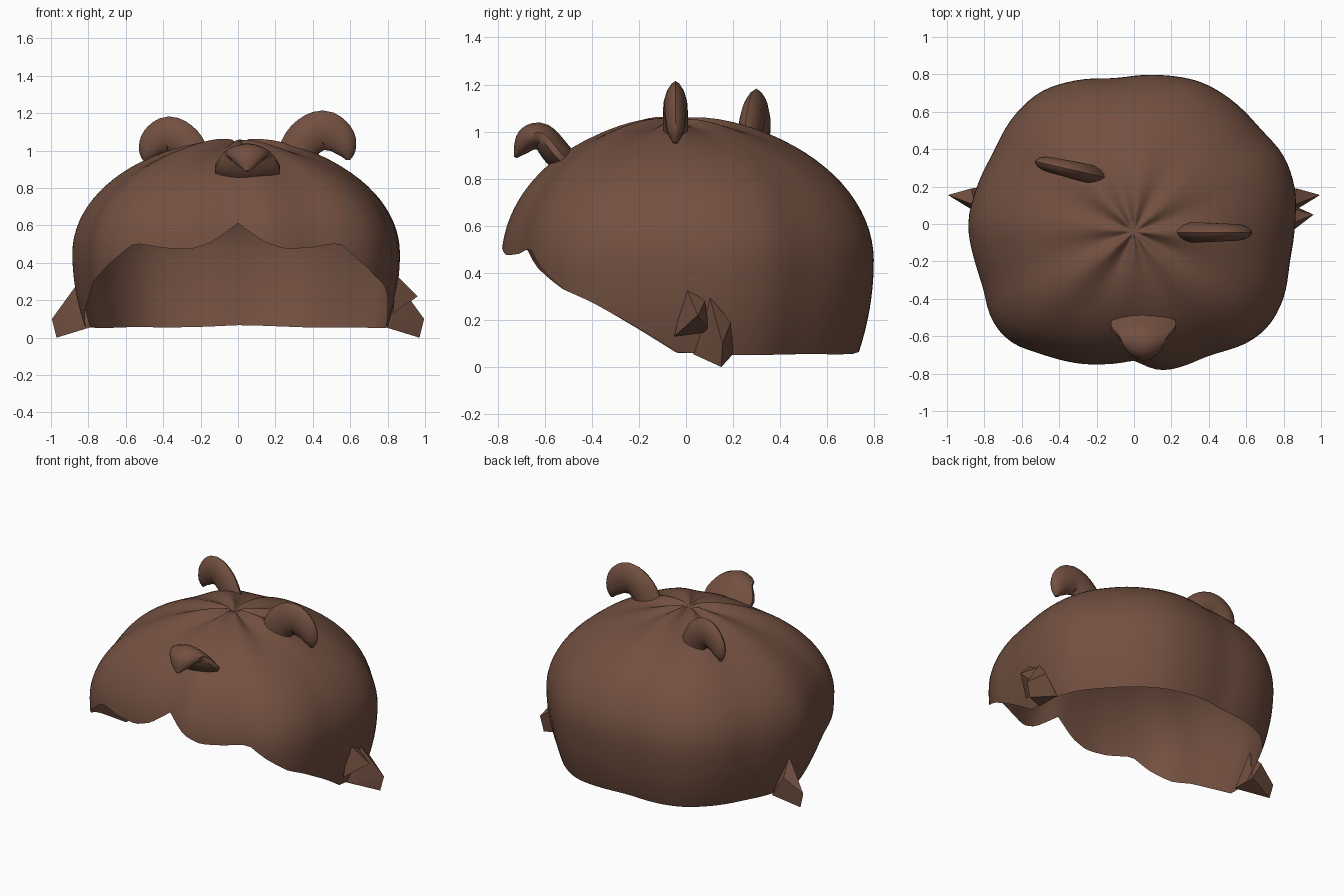
import bpy, bmesh, math
from mathutils import Vector, Matrix

if "Cube" in bpy.data.objects:
    bpy.data.objects.remove(bpy.data.objects["Cube"])

brown = bpy.data.materials.new("warm brown")
brown.diffuse_color = (0.17, 0.08, 0.052, 1)
brown.use_nodes = True
brown.node_tree.nodes["Principled BSDF"].inputs["Base Color"].default_value = brown.diffuse_color


def finish(name, bm, angle=40, recalc=True):
    if recalc:
        bmesh.ops.recalc_face_normals(bm, faces=bm.faces)
    me = bpy.data.meshes.new(name)
    bm.to_mesh(me)
    bm.free()
    me.materials.append(brown)
    ob = bpy.data.objects.new(name, me)
    bpy.context.collection.objects.link(ob)
    bpy.ops.object.select_all(action='DESELECT')
    ob.select_set(True)
    bpy.context.view_layer.objects.active = ob
    bpy.ops.object.shade_smooth_by_angle(angle=math.radians(angle))
    return ob


def lerp_table(table, x):
    for (x0, y0), (x1, y1) in zip(table, table[1:]):
        if x0 <= x <= x1:
            return y0 + (y1 - y0) * (x - x0) / (x1 - x0)
    return table[-1][1]


# Lumpy plan outline of the hair, stored as angle / radius around the crown
CY = -0.04
outline = [(.86, .0), (.86, .2), (.8, .37), (.68, .5), (.5, .68), (.36, .76),
           (.16, .795), (-.1, .775), (-.3, .77), (-.5, .71), (-.65, .57),
           (-.75, .38), (-.85, .17), (-.89, 0), (-.85, -.2), (-.8, -.35),
           (-.77, -.5), (-.68, -.62), (-.45, -.71), (-.15, -.75), (0, -.75),
           (.14, -.79), (.4, -.7), (.6, -.64), (.72, -.55), (.8, -.4), (.83, -.2)]
polar = sorted((math.degrees(math.atan2(y - CY, x)) % 360, math.hypot(x, y - CY))
               for x, y in outline)
polar = [(polar[-1][0] - 360, polar[-1][1])] + polar + [(polar[0][0] + 360, polar[0][1])]

# Hem height by angle away from the front: fringe points, then a sweep to the nape
hem = [(0, .61), (11, .51), (19, .475), (30, .48), (41, .505), (48, .42), (57, .33),
       (65, .28), (79, .16), (90, .06), (110, .052), (150, .055), (180, .065)]


def radius(deg):
    offs = (-4, -2, 0, 2, 4)
    return sum(lerp_table(polar, (deg + o) % 360) for o in offs) / len(offs)


# Hair cap: open shell pinched into folds at the crown
SEG, ROWS = 120, 32
bm = bmesh.new()
crown = bm.verts.new((0, CY, 1.035))
rows = []
for j in range(1, ROWS + 1):
    row = []
    for i in range(SEG):
        deg = i * 360 / SEG
        th = math.radians(deg)
        away = abs((deg + 90 + 180) % 360 - 180)
        rim = lerp_table(hem, away)
        a = math.acos((rim - .45) / .6) * j / ROWS
        z = .45 + .6 * math.cos(a)
        s = math.sin(a) if z > .45 else 1 - .08 * ((.45 - z) / .4) ** 2
        fold = .014 * math.cos(8 * th + .6) + .006 * math.cos(5 * th)
        z += fold * (s / .2) * math.exp(1 - s / .2)
        r = radius(deg) * s
        row.append(bm.verts.new((r * math.cos(th), CY + r * math.sin(th), z)))
    rows.append(row)
for i in range(SEG):
    k = (i + 1) % SEG
    bm.faces.new((crown, rows[0][i], rows[0][k]))
    for r0, r1 in zip(rows, rows[1:]):
        bm.faces.new((r0[i], r1[i], r1[k], r0[k]))
finish("hair_cap", bm, 60, recalc=False)


# Curled tuft: lens sections swept along a path (u outward, height, half depth, half width)
def tuft(name, path, matrix):
    bm = bmesh.new()
    n, sub = 14, 4
    fine = []
    for k in range(len(path) - 1):
        p = [Vector(path[min(max(k + d, 0), len(path) - 1)]) for d in (-1, 0, 1, 2)]
        for q in range(sub):
            t = q / sub
            fine.append(.5 * (2 * p[1] + (p[2] - p[0]) * t
                              + (2 * p[0] - 5 * p[1] + 4 * p[2] - p[3]) * t * t
                              + (3 * p[1] - p[0] - 3 * p[2] + p[3]) * t ** 3))
    fine.append(Vector(path[-1]))
    rings = []
    for k, p in enumerate(fine):
        d = fine[min(k + 1, len(fine) - 1)] - fine[max(k - 1, 0)]
        length = math.hypot(d[0], d[1])
        nu, nz = -d[1] / length, d[0] / length
        ring = []
        for i in range(n):
            a = 2 * math.pi * i / n
            e = p[2] * math.cos(a)
            w = p[3] * math.sin(a) * abs(math.sin(a)) ** .4
            ring.append(bm.verts.new(matrix @ Vector((p[0] + nu * e, w, p[1] + nz * e))))
        rings.append(ring)
    for r0, r1 in zip(rings, rings[1:]):
        for i in range(n):
            bm.faces.new((r0[i], r0[(i + 1) % n], r1[(i + 1) % n], r1[i]))
    bm.faces.new(rings[0])
    bm.faces.new(rings[-1])
    finish(name, bm, 50)


def place(x, y, z, deg, scale=1):
    return (Matrix.Translation((x, y, z)) @ Matrix.Rotation(math.radians(deg), 4, 'Z')
            @ Matrix.Scale(scale, 4))


side_path = [(.08, -.04, .10, .055), (.14, .06, .105, .055), (.235, .11, .105, .05),
             (.32, .065, .09, .045), (.36, 0, .055, .035), (.37, -.05, .012, .01)]
tuft("right_tuft", side_path, place(.22, -.045, 1.0, 0))
tuft("left_tuft", side_path, place(-.16, .25, .985, 167, .92))
front_path = [(-.02, -.06, .05, .16), (.05, .01, .06, .18), (.11, .08, .055, .13),
              (.165, .07, .055, .10), (.2, .03, .035, .06), (.225, -.01, .006, .01)]
tuft("front_tuft", front_path, place(.05, -.5, .9, -90))


# Flared lock points beside the ears
def lock(name, pts):
    bm = bmesh.new()
    for p in pts:
        bm.verts.new(p)
    bmesh.ops.convex_hull(bm, input=bm.verts)
    finish(name, bm, 20)


for side, name in ((-1, "left"), (1, "right")):
    lock(name + "_side_lock", [(side * x, y, z) for x, y, z in (
        (.85, .1, .3), (.79, .03, .055), (.79, .2, .055), (.87, .19, .19),
        (.995, .155, .1), (.97, .15, 0))])
lock("right_upper_lock", [(.84, 0, .34), (.83, -.05, .13), (.85, .1, .15),
                          (.86, .08, .28), (.96, .05, .22)])
